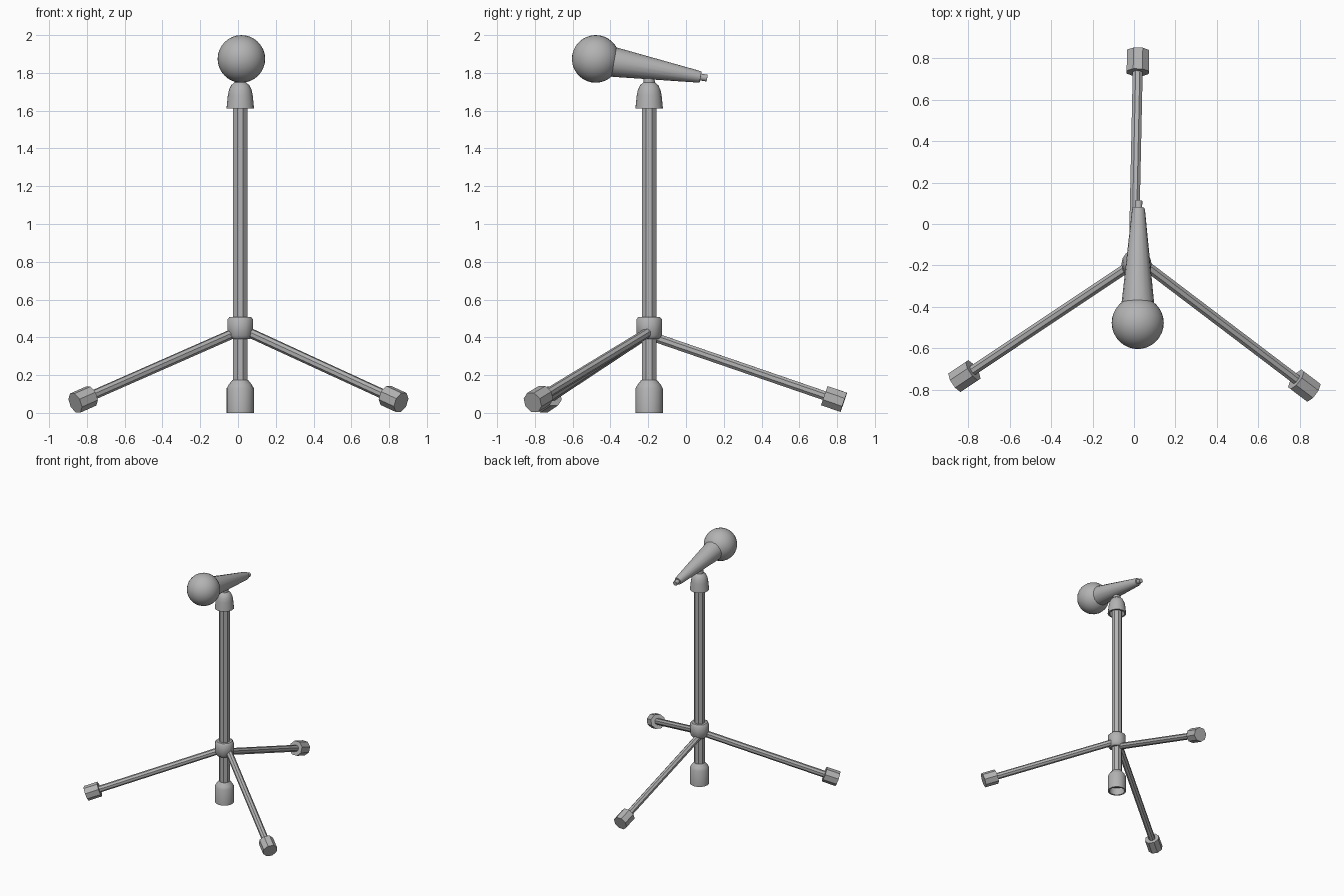
import bpy
import bmesh
import math
from mathutils import Vector

cube = bpy.data.objects.get("Cube")
if cube:
    bpy.data.objects.remove(cube)

grey = bpy.data.materials.new("plain_grey")
grey.use_nodes = True
grey.diffuse_color = (0.45, 0.45, 0.45, 1)
grey.node_tree.nodes["Principled BSDF"].inputs["Base Color"].default_value = (0.45, 0.45, 0.45, 1)


def lathe(name, start, end, profile, sides, turn=0.0, smooth=40):
    """Spin (distance, radius) points about the axis from start towards end."""
    axis = (Vector(end) - Vector(start)).normalized()
    bm = bmesh.new()
    rings = []
    for dist, radius in profile:
        if radius == 0:
            rings.append([bm.verts.new((0, 0, dist))] * sides)
            continue
        angles = [turn + math.tau * i / sides for i in range(sides)]
        rings.append([bm.verts.new((radius * math.cos(a), radius * math.sin(a), dist))
                      for a in angles])
    for low, high in zip(rings, rings[1:]):
        for i in range(sides):
            j = (i + 1) % sides
            corners = list(dict.fromkeys((low[i], low[j], high[j], high[i])))
            bm.faces.new(corners)
    bmesh.ops.recalc_face_normals(bm, faces=bm.faces)
    mesh = bpy.data.meshes.new(name)
    bm.to_mesh(mesh)
    bm.free()
    mesh.materials.append(grey)
    obj = bpy.data.objects.new(name, mesh)
    bpy.context.collection.objects.link(obj)
    obj.location = start
    obj.rotation_mode = 'QUATERNION'
    obj.rotation_quaternion = axis.to_track_quat('Z', 'Y')
    bpy.ops.object.select_all(action='DESELECT')
    bpy.context.view_layer.objects.active = obj
    obj.select_set(True)
    bpy.ops.object.shade_smooth_by_angle(angle=math.radians(smooth))
    return obj


# Upright: pole, hollow base sleeve, collar and hollow top cap
base, up = (0.012, -0.195, 0), (0.012, -0.195, 1)
eighth = math.pi / 8
lathe("pole", base, up, [(0.1, 0), (0.1, 0.041), (1.66, 0.041), (1.66, 0)], 8, eighth)
lathe("base_sleeve", base, up,
      [(0.06, 0), (0.06, 0.058), (0, 0.06), (0, 0.072), (0.13, 0.072),
       (0.15, 0.061), (0.175, 0.041), (0.175, 0)], 16)
lathe("leg_collar", base, up,
      [(0.39, 0), (0.39, 0.055), (0.41, 0.073), (0.495, 0.073), (0.508, 0.062), (0.508, 0)],
      8, eighth)
lathe("top_cap", base, up,
      [(1.65, 0), (1.65, 0.055), (1.612, 0.06), (1.612, 0.073), (1.68, 0.066),
       (1.71, 0.06), (1.735, 0.048), (1.75, 0.03), (1.80, 0.028), (1.80, 0)], 16)

# Legs with rubber feet: (name, start at collar, far end)
legs = [
    ("right", (0.012, -0.18, 0.437), (-0.862, -0.763, 0.052)),
    ("left", (0.012, -0.166, 0.447), (0.864, -0.812, 0.055)),
    ("back", (-0.002, -0.195, 0.41), (0.02, 0.835, 0.056)),
]
for side, start, end in legs:
    length = (Vector(end) - Vector(start)).length
    lathe(side + "_leg", start, end,
          [(0, 0), (0, 0.026), (length - 0.05, 0.026), (length - 0.05, 0)], 8, eighth)
    lathe(side + "_foot", start, end,
          [(length - 0.108, 0), (length - 0.108, 0.058), (length, 0.058), (length, 0)],
          8, eighth)

# Microphone: ball head, tapered handle and cable stub
head, tail = Vector((0.018, -0.478, 1.874)), Vector((0.022, 0.112, 1.772))
reach = (tail - head).length
lathe("microphone_handle", head, tail,
      [(0.05, 0), (0.05, 0.08), (0.105, 0.078), (reach - 0.05, 0.032),
       (reach - 0.035, 0.028), (reach - 0.035, 0.018), (reach, 0.018), (reach, 0)], 16)
arc = [math.pi * i / 16 for i in range(17)]
ball = [(-0.126 * math.cos(a), 0.126 * math.sin(a) if 0 < a < math.pi else 0) for a in arc]
lathe("microphone_head", head, tail, ball, 32)
